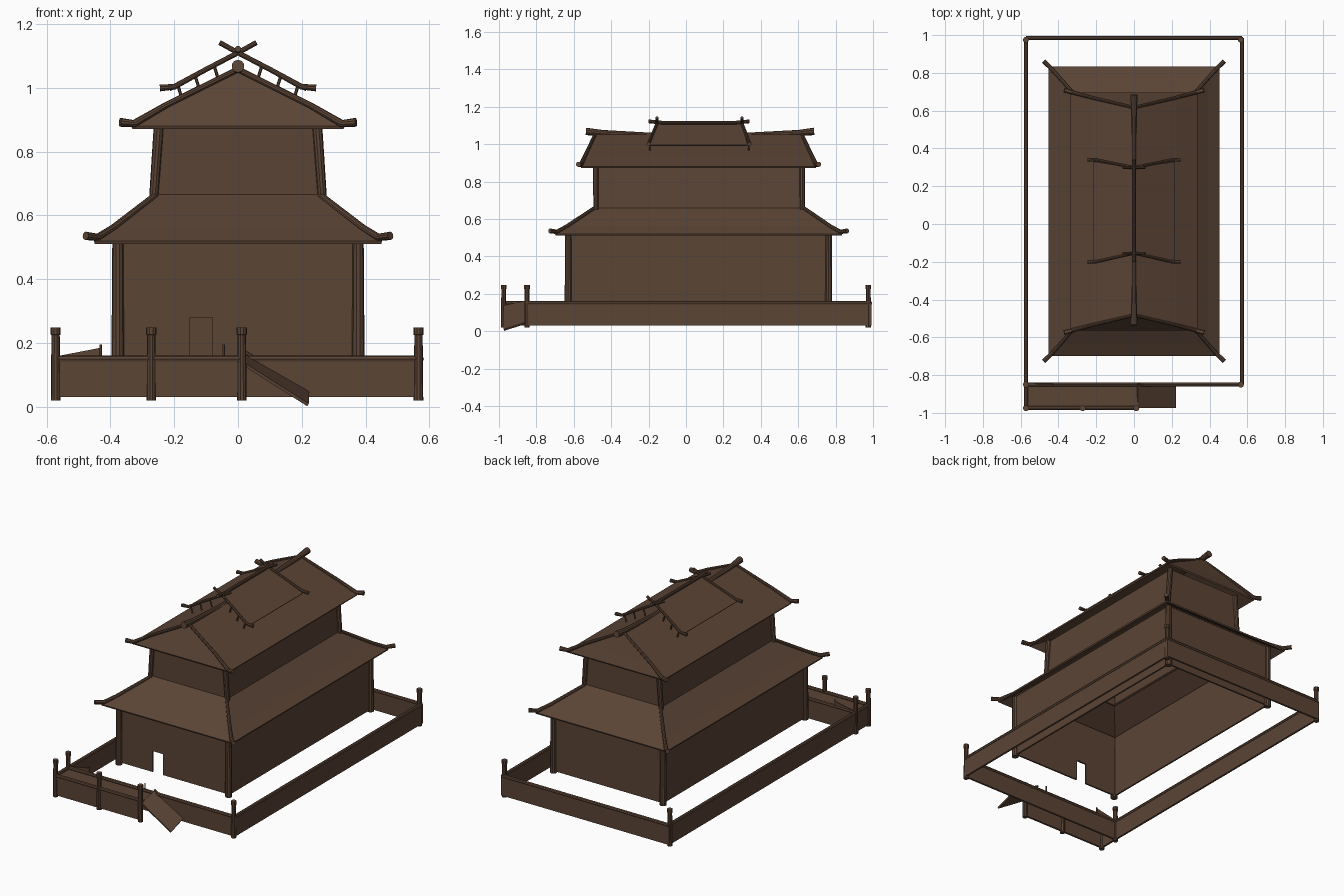
import bpy, bmesh
from mathutils import Vector

cube = bpy.data.objects.get("Cube")
if cube:
    bpy.data.objects.remove(cube, do_unlink=True)

wood = bpy.data.materials.new("dark brown wood")
wood.use_nodes = True
COLOR = (0.105, 0.058, 0.036, 1)
wood.diffuse_color = COLOR
bsdf = next(n for n in wood.node_tree.nodes if n.type == 'BSDF_PRINCIPLED')
bsdf.inputs["Base Color"].default_value = COLOR
bsdf.inputs["Roughness"].default_value = 0.9


def finish(name, bm, smooth=False):
    bmesh.ops.recalc_face_normals(bm, faces=bm.faces)
    mesh = bpy.data.meshes.new(name)
    bm.to_mesh(mesh)
    bm.free()
    mesh.materials.append(wood)
    obj = bpy.data.objects.new(name, mesh)
    bpy.context.collection.objects.link(obj)
    if smooth:
        bpy.context.view_layer.objects.active = obj
        bpy.ops.object.select_all(action='DESELECT')
        obj.select_set(True)
        bpy.ops.object.shade_smooth_by_angle()
    return obj


def box(name, x0, x1, y0, y1, z0, z1):
    bm = bmesh.new()
    bmesh.ops.create_cube(bm, size=1)
    for v in bm.verts:
        v.co = ((x0, x1)[v.co.x > 0], (y0, y1)[v.co.y > 0], (z0, z1)[v.co.z > 0])
    return finish(name, bm)


def shell(name, rings, thickness=0.01):
    """Open four-sided shell through rectangles (half width, y0, y1, z)."""
    bm = bmesh.new()
    loops = [[bm.verts.new(p) for p in
              ((-w, y0, z), (w, y0, z), (w, y1, z), (-w, y1, z))]
             for w, y0, y1, z in rings]
    for a, b in zip(loops, loops[1:]):
        for i in range(4):
            j = (i + 1) % 4
            bm.faces.new((a[i], a[j], b[j], b[i]))
    bmesh.ops.remove_doubles(bm, verts=bm.verts, dist=0.0001)
    obj = finish(name, bm)
    solid = obj.modifiers.new("thickness", 'SOLIDIFY')
    solid.thickness = thickness
    solid.offset = -1
    return obj


def beam(name, points, radii, sides=10):
    """Round tube along points, one radius per point."""
    pts = [Vector(p) for p in points]
    if isinstance(radii, float):
        radii = [radii] * len(pts)
    bm = bmesh.new()
    loops = []
    for i, p in enumerate(pts):
        direction = (pts[min(i + 1, len(pts) - 1)] - pts[max(i - 1, 0)]).normalized()
        ref = Vector((1, 0, 0)) if abs(direction.z) > 0.9 else Vector((0, 0, 1))
        u = direction.cross(ref).normalized()
        w = u.cross(direction)
        ring = bmesh.ops.create_circle(bm, segments=sides, radius=radii[i])["verts"]
        for v in ring:
            v.co = p + u * v.co.x + w * v.co.y
        loops.append(ring)
    for a, b in zip(loops, loops[1:]):
        for k in range(sides):
            n = (k + 1) % sides
            bm.faces.new((a[k], a[n], b[n], b[k]))
    bm.faces.new(loops[0])
    bm.faces.new(loops[-1])
    return finish(name, bm, True)


def sheet(name, corners, thickness=0.01):
    bm = bmesh.new()
    bm.faces.new([bm.verts.new(c) for c in corners])
    obj = finish(name, bm)
    solid = obj.modifiers.new("thickness", 'SOLIDIFY')
    solid.thickness = thickness
    return obj


# Lower storey walls with a door opening
W, Y0, Y1, ZB, ZT, T = 0.375, -0.625, 0.765, 0.15, 0.54, 0.01
D0, D1, DZ = -0.15, -0.08, 0.28
for s, side in ((1, "left"), (-1, "right")):
    box(f"{side}_lower_wall", s * W - T / 2, s * W + T / 2, Y0, Y1, ZB, ZT)
box("back_lower_wall", -W, W, Y1 - T, Y1, ZB, ZT)
box("front_wall_right_of_door", -W, D0, Y0, Y0 + T, ZB, ZT)
box("front_wall_left_of_door", D1, W, Y0, Y0 + T, ZB, ZT)
box("door_lintel_wall", D0, D1, Y0, Y0 + T, DZ, ZT)

# Lower skirt roof, upper walls and upper roof
shell("lower_roof", [(0.452, -0.70, 0.835, 0.52), (0.39, -0.635, 0.77, 0.56),
                     (0.252, -0.48, 0.62, 0.665)])
shell("upper_walls", [(0.262, -0.48, 0.62, 0.65), (0.243, -0.485, 0.622, 0.90)])
shell("upper_roof", [(0.335, -0.563, 0.697, 0.88), (0.225, -0.535, 0.67, 0.942),
                     (0, -0.48, 0.625, 1.058)])

# Corner posts and hip beams, repeated on all four corners
for sx, side in ((1, "left"), (-1, "right")):
    for end, face in ((-1, "front"), (1, "back")):
        tag = f"{face}_{side}"
        yw = 0.763 if end > 0 else -0.63
        beam(f"{tag}_lower_post", [(sx * 0.377, yw, 0.14), (sx * 0.377, yw, 0.54)],
             [0.02, 0.017])
        yu = 0.622 if end > 0 else -0.482
        beam(f"{tag}_upper_post", [(sx * 0.265, yu, 0.65), (sx * 0.247, yu, 0.90)],
             [0.014, 0.016])
        ye = 0.835 if end > 0 else -0.70
        beam(f"{tag}_lower_hip_beam",
             [(sx * 0.258, yu, 0.664), (sx * 0.39, ye - end * 0.065, 0.562),
              (sx * 0.44, ye - end * 0.01, 0.531), (sx * 0.478, ye + end * 0.027, 0.536)],
             [0.01, 0.011, 0.012, 0.013])
        yr = 0.697 if end > 0 else -0.563
        beam(f"{tag}_upper_hip_beam",
             [(0, yr - end * 0.08, 1.058), (sx * 0.225, yr - end * 0.027, 0.946),
              (sx * 0.325, yr, 0.888), (sx * 0.37, yr + end * 0.012, 0.892)],
             [0.009, 0.01, 0.012, 0.014])

# Main ridge beam with raised ends
beam("main_ridge_beam", [(0, -0.535, 1.068), (0, -0.45, 1.06), (0, -0.2, 1.048),
                         (0, 0.34, 1.048), (0, 0.6, 1.06), (0, 0.685, 1.068)],
     [0.02, 0.016, 0.014, 0.014, 0.016, 0.02])

# Small raised roof above the ridge, with crossing rafters and struts
beam("cap_ridge_beam", [(0, -0.2, 1.122), (0, -0.13, 1.115),
                        (0, 0.27, 1.115), (0, 0.34, 1.122)], 0.01)
for sx, side in ((1, "left"), (-1, "right")):
    sheet(f"{side}_cap_roof", [(0, -0.155, 1.108), (0, 0.298, 1.108),
                               (sx * 0.215, 0.33, 0.995), (sx * 0.215, -0.195, 0.995)], 0.006)
    for end, face in ((-1, "front"), (1, "back")):
        yi, yo = (0.3, 0.34) if end > 0 else (-0.155, -0.2)
        beam(f"{face}_{side}_cap_rafter",
             [(-sx * 0.058, yi, 1.142), (0, yi, 1.11), (sx * 0.1, (yi + yo) / 2, 1.058),
              (sx * 0.2, yo, 1.003), (sx * 0.245, yo, 1.0)],
             [0.008, 0.008, 0.008, 0.009, 0.011])
        for x in (0.06, 0.12, 0.175):
            y = yi + (yo - yi) * x / 0.2
            beam(f"{face}_{side}_cap_strut", [(sx * x, y, 1.05 - 0.49 * x),
                                              (sx * (x + 0.015), y, 1.1 - 0.5 * x)], 0.005, 6)

# Courtyard fence panels and top rails
FX, FF, FB, PF = 0.572, -0.85, 0.985, -0.975
runs = {"left": ((FX, FF), (FX, FB)), "right": ((-FX, PF), (-FX, FB)),
        "back": ((-FX, FB), (FX, FB)), "front": ((-FX, FF), (FX, FF)),
        "landing": ((-FX, PF), (0.01, PF))}
for name, ((xa, ya), (xb, yb)) in runs.items():
    h = 0.006
    box(f"{name}_fence_panel", xa - h, xb + h, ya - h, yb + h, 0.03, 0.15)
    beam(f"{name}_fence_rail", [(xa, ya, 0.15), (xb, yb, 0.15)], 0.011, 8)

# Fence posts
for x, y in ((FX - 0.006, FF), (-FX, FF), (-FX, PF), (-0.272, PF), (0.012, PF),
             (FX - 0.006, FB - 0.01), (-FX, FB - 0.01)):
    beam("fence_post", [(x, y, 0.02), (x, y, 0.225), (x, y, 0.226), (x, y, 0.248)],
         [0.015, 0.013, 0.016, 0.016])

# Entrance landing, ramp and the small loose rail beside it
box("landing_floor", -FX, 0.02, PF, FF, 0.135, 0.145)
sheet("ramp", [(0.02, PF, 0.138), (0.222, PF, 0.01), (0.222, FF, 0.05), (0.02, FF, 0.165)])
beam("ramp_rail", [(0.02, FF, 0.172), (0.215, FF, 0.06)], 0.006, 6)
sheet("landing_side_board", [(-0.56, FF, 0.15), (-0.43, FF, 0.15),
                             (-0.43, FF, 0.185), (-0.56, FF, 0.16)], 0.006)
for x in (-0.43, -0.045):
    beam("landing_peg", [(x, FF, 0.14), (x, FF, 0.195)], 0.004, 6)
